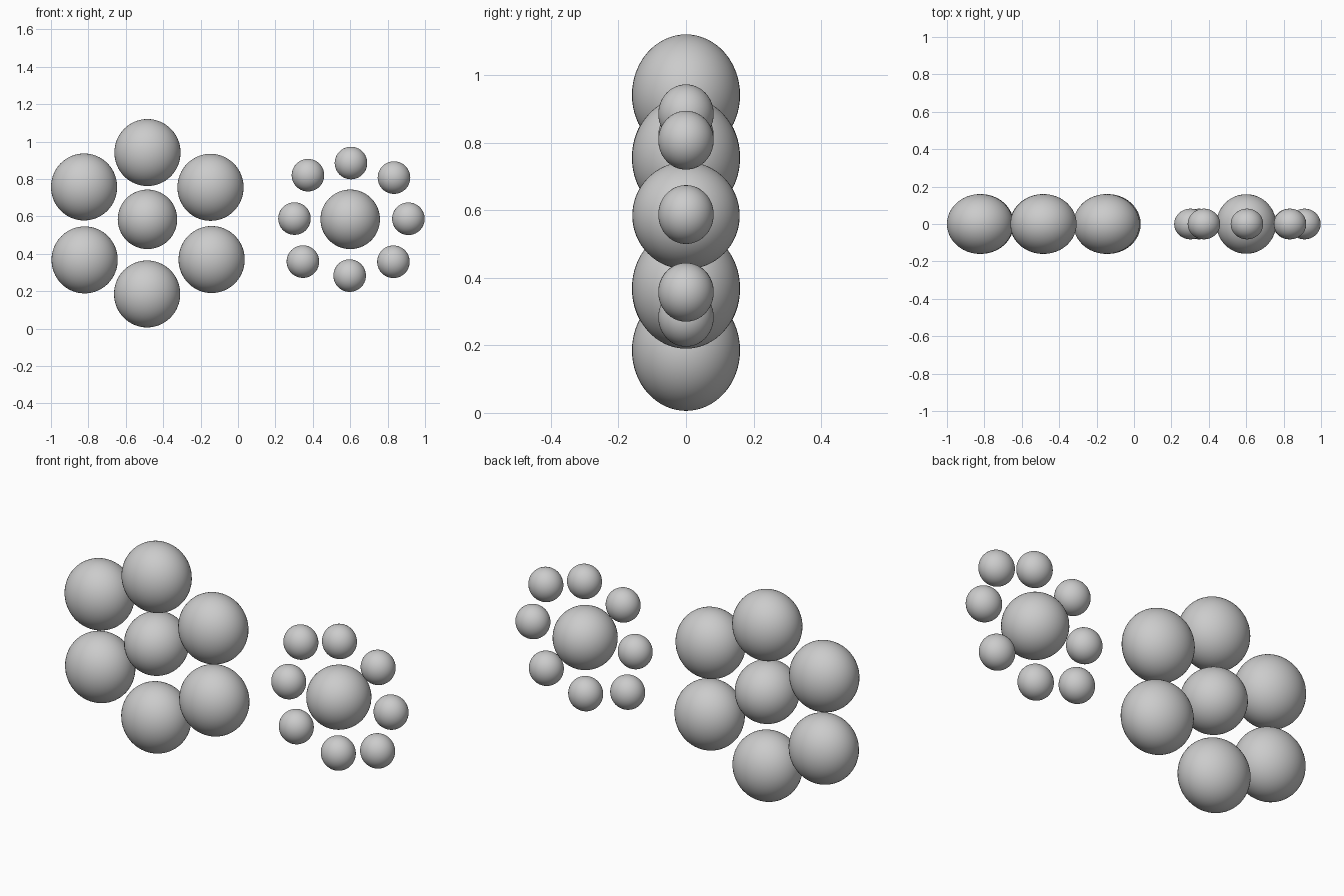
import bpy

if "Cube" in bpy.data.objects:
    bpy.data.objects.remove(bpy.data.objects["Cube"])


def ball(name, x, z, radii):
    bpy.ops.mesh.primitive_uv_sphere_add(segments=48, ring_count=32, radius=1, location=(x, 0, z))
    ob = bpy.context.object
    ob.name = name
    ob.scale = radii
    bpy.ops.object.transform_apply(location=False, rotation=False, scale=True)
    bpy.ops.object.shade_smooth()
    return ob


CENTRE = (0.159, 0.159, 0.159)
LARGE = (0.177, 0.160, 0.179)   # slightly flattened front to back
SMALL = (0.087, 0.082, 0.087)

# two equal centre balls
ball("left_centre_ball", -0.484, 0.584, CENTRE)
ball("right_centre_ball", 0.600, 0.584, CENTRE)

# ring of large balls
large_ring = [(-0.484, 0.941), (-0.147, 0.755), (-0.141, 0.369),
              (-0.486, 0.185), (-0.820, 0.367), (-0.823, 0.757)]
for i, (x, z) in enumerate(large_ring):
    ball(f"large_ring_ball_{i + 1}", x, z, LARGE)

# ring of small balls
small_ring = [(0.604, 0.885), (0.834, 0.807), (0.911, 0.587), (0.831, 0.357),
              (0.597, 0.283), (0.347, 0.358), (0.302, 0.588), (0.374, 0.820)]
for i, (x, z) in enumerate(small_ring):
    ball(f"small_ring_ball_{i + 1}", x, z, SMALL)
